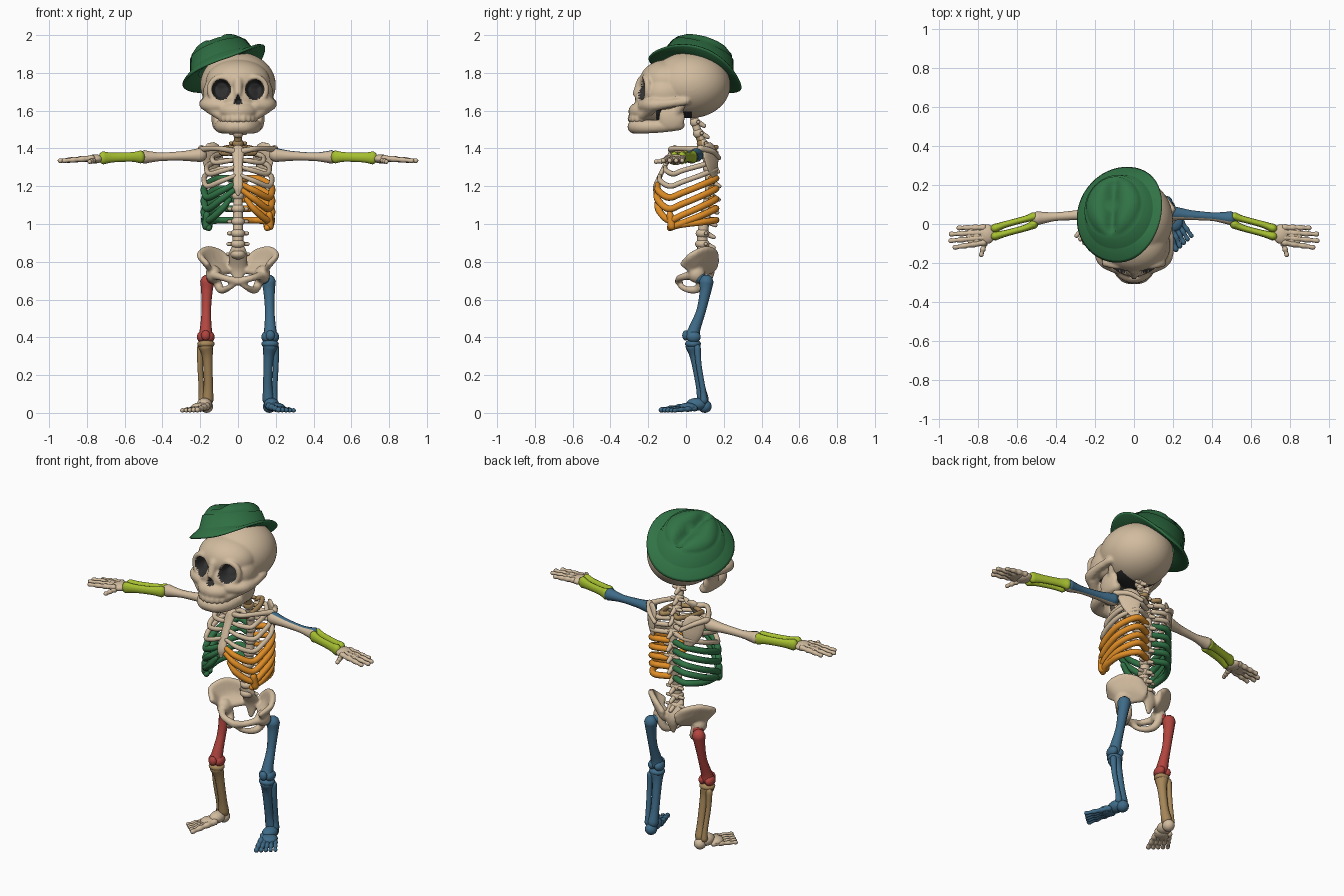
import bpy, bmesh, math
from mathutils import Vector, Matrix

cube = bpy.data.objects.get("Cube")
if cube:
    bpy.data.objects.remove(cube, do_unlink=True)


def material(name, r, g, b):
    mat = bpy.data.materials.new(name)
    mat.use_nodes = True
    mat.diffuse_color = (r, g, b, 1)
    shader = next(n for n in mat.node_tree.nodes if n.type == "BSDF_PRINCIPLED")
    shader.inputs["Base Color"].default_value = (r, g, b, 1)
    shader.inputs["Roughness"].default_value = .7
    return mat


bone = material("bone", .64, .5, .345)
green = material("dark green", .03, .17, .06)
orange = material("orange", .75, .27, .02)
blue = material("steel blue", .05, .15, .25)
red = material("brick red", .45, .06, .05)
lime = material("lime", .38, .52, .03)
tan = material("tan", .38, .24, .1)
black = material("charcoal", .03, .03, .03)


def spline(points, steps=6):
    """Smooth path through (x, y, z, radius) points."""
    p = [Vector(q) for q in points]
    ext = [p[0] * 2 - p[1]] + p + [p[-1] * 2 - p[-2]]
    out = []
    for i in range(1, len(p)):
        a, b, c, d = ext[i - 1:i + 3]
        for k in range(steps):
            t = k / steps
            out.append((b * 2 + (c - a) * t + (a * 2 - b * 5 + c * 4 - d) * t * t
                        + (b * 3 - a - c * 3 + d) * t * t * t) * .5)
    return out + [p[-1]]


def tube(bm, points, ref=(0, 0, 1), flat=1, sides=12, steps=6):
    """Round-ended tube; flat scales the section along the ref direction."""
    path = spline(points, steps)

    def cap(end, inner):
        out = (end.xyz - inner.xyz).normalized()
        return [Vector((*(end.xyz + out * end.w * off), end.w * size))
                for off, size in ((.6, .78), (.92, .35))]
    path = cap(path[0], path[1])[::-1] + path + cap(path[-1], path[-2])
    rings = []
    for i, s in enumerate(path):
        d = (path[min(i + 1, len(path) - 1)].xyz - path[max(i - 1, 0)].xyz).normalized()
        u = d.cross(Vector(ref)).normalized()
        v = u.cross(d)
        angles = [math.tau * k / sides for k in range(sides)]
        rings.append([bm.verts.new(s.xyz + (u * math.cos(a) + v * math.sin(a) * flat)
                                   * max(s.w, .003)) for a in angles])
    skin(bm, rings)
    bm.faces.new(rings[0][::-1])
    bm.faces.new(rings[-1])


def skin(bm, rings, band=None):
    """Bridge rings with quads; the strip numbered band gets the second material."""
    for i, (low, high) in enumerate(zip(rings, rings[1:])):
        for k in range(len(low)):
            n = (k + 1) % len(low)
            face = bm.faces.new((low[k], low[n], high[n], high[k]))
            face.material_index = int(i == band)


def ball(bm, center, radii, detail=12):
    m = Matrix.Translation(center) @ Matrix.Diagonal((*radii, 1))
    bmesh.ops.create_uvsphere(bm, u_segments=detail * 2, v_segments=detail, radius=1, matrix=m)


def digit(bm, a, b, r):
    """Row of small bones with knuckles between two points."""
    a, b = Vector(a), Vector(b)
    tube(bm, [(*a.lerp(b, k / 6), r * (1 - k * .05) * (.75 if k % 2 else 1))
              for k in range(7)], sides=8, steps=3)


def finish(name, bm, *mats, voxel=0):
    bmesh.ops.recalc_face_normals(bm, faces=bm.faces)
    mesh = bpy.data.meshes.new(name)
    bm.to_mesh(mesh)
    bm.free()
    obj = bpy.data.objects.new(name, mesh)
    bpy.context.scene.collection.objects.link(obj)
    if voxel:
        # fuse overlapping volumes into one smooth skin
        mod = obj.modifiers.new("fuse", "REMESH")
        mod.mode, mod.voxel_size = "VOXEL", voxel
        obj.modifiers.new("soften", "SMOOTH").iterations = 8
        graph = bpy.context.evaluated_depsgraph_get()
        mesh = bpy.data.meshes.new_from_object(obj.evaluated_get(graph))
        obj.modifiers.clear()
        obj.data = mesh
    mesh.materials.clear()
    for mat in mats:
        mesh.materials.append(mat)
    for p in mesh.polygons:
        p.use_smooth = True
    return mesh


def mirrored(s, points):
    return [(p[0] * s, *p[1:]) for p in points]


Y = (0, 1, 0)

# skull: cranium, forehead, muzzle, temples, eye rims, cheekbones, upper teeth
bm = bmesh.new()
ball(bm, (0, .02, 1.735), (.2, .215, .175), 40)
ball(bm, (0, -.1, 1.755), (.17, .145, .115), 40)
ball(bm, (0, -.16, 1.66), (.13, .11, .09), 40)
ball(bm, (0, -.2, 1.597), (.11, .105, .062), 40)
tube(bm, [(0, -.235, 1.76, .025), (0, -.262, 1.69, .022)], Y)
for s in (-1, 1):
    ball(bm, (s * .12, -.11, 1.69), (.066, .1, .085), 40)
    tube(bm, [(s * .088 + .06 * math.cos(a), -.215 + .2 * max(0, .06 * math.cos(a) * s),
               1.712 + .064 * math.sin(a), .018) for a in [math.tau * k / 12 for k in range(13)]], Y)
    tube(bm, mirrored(s, [(.09, -.225, 1.625, .032), (.16, -.18, 1.63, .035),
                          (.182, -.09, 1.638, .024), (.175, 0, 1.65, .022)]))
    tube(bm, mirrored(s, [(.15, -.18, 1.62, .035), (.09, -.225, 1.575, .028)]))
for k in range(9):
    a = (k - 4) * .32
    ball(bm, (.09 * math.sin(a), -.205 - .092 * math.cos(a), 1.555), (.014, .014, .022))
skull = finish("skull", bm, bone, black, voxel=.007)


def socket(c):
    """Depth factor of the eye and nose openings, zero outside them."""
    if c.y > -.16:
        return 0
    eye = 1 - ((abs(c.x) - .088) / .05) ** 2 - ((c.z - 1.712) / .055) ** 2
    nose = min((1.69 - c.z) / .06 - abs(c.x) / .028, (c.z - 1.635) / .03)
    return max(0, eye, nose)


for p in skull.polygons:
    c = p.center
    under = p.normal.z < -.2 and -.16 < c.y < .03 and abs(c.x) < .12 and c.z < 1.66
    p.material_index = int(socket(c) > 0 or under)
for v in skull.vertices:
    v.co.y += .07 * min(1, socket(v.co) * 2)

# jaw
bm = bmesh.new()
half = [(.1, -.035, 1.525, .03), (.095, -.12, 1.518, .034), (.08, -.21, 1.515, .037)]
tube(bm, half + [(.045, -.263, 1.515, .038), (0, -.272, 1.515, .038), (-.045, -.263, 1.515, .038)]
     + mirrored(-1, half[::-1]))
for s in (-1, 1):
    ball(bm, (s * .117, -.075, 1.565), (.024, .07, .07), 24)
    tube(bm, mirrored(s, [(.12, -.05, 1.59, .024), (.148, -.01, 1.645, .02)]), Y)
finish("jaw", bm, bone, voxel=.007)

# hat: turned profile with curled brim, dark band and a creased crown, tilted on the head
bm = bmesh.new()
tilt = Vector((0, 0, 1)).rotation_difference(Vector((-.31, .31, .9))).to_matrix()
profile = [(.14, -.004), (.23, -.008), (.24, 0), (.23, .008), (.188, .012), (.184, .014), (.16, .088),
           (.154, .088), (.145, .112), (.122, .132), (.095, .14), (.07, .142), (.045, .142), (.02, .142)]
rings = []
for radius, height in profile:
    ring = []
    for k in range(48):
        a = math.tau * k / 48
        x, y, z = radius * math.cos(a), radius * math.sin(a) * 1.08, height
        if radius > .2:
            z += .5 * x * abs(x) - .6 * y * y
        if z > .1 and radius < .13:
            z -= .045 * math.exp(-(x / .035) ** 2)
        if radius < .15 and y < 0:
            x *= 1 + y * height * 10
        ring.append(bm.verts.new(tilt @ Vector((x, y, z)) + Vector((-.075, .06, 1.835))))
    rings.append(ring)
skin(bm, rings, band=5)
bm.faces.new(rings[-1])
finish("hat", bm, green, black)

# spine: vertebrae with back and side spurs
bm = bmesh.new()
column = spline([(0, .03, 1.6, .026), (0, .065, 1.48, .028), (0, .105, 1.37, .03), (0, .125, 1.22, .03),
                 (0, .11, 1.08, .034), (0, .088, .95, .037), (0, .088, .84, .04)], 2)
for c in column:
    r = c.w
    ball(bm, c.xyz, (r, r, .027))
    tube(bm, [(0, c.y + r * .5, c.z, .016), (0, c.y + r + .022, c.z - .02, .011)], sides=8)
    tube(bm, [(-r * 1.35, c.y + .018, c.z, .01), (r * 1.35, c.y + .018, c.z, .01)], sides=8)
tube(bm, [(0, c.y, c.z, c.w * .75) for c in column], Y, steps=3)
spine = finish("spine", bm, bone, tan)
for p in spine.polygons:
    p.material_index = int(1.36 < p.center.z < 1.46 and p.normal.y < -.1)

# breastbone
bm = bmesh.new()
tube(bm, [(0, -.07, 1.385, .038), (0, -.095, 1.34, .027), (0, -.135, 1.26, .025),
          (0, -.16, 1.2, .027), (0, -.165, 1.16, .012)], Y, flat=.5)
finish("breastbone", bm, bone)

# ribs: back height, half width, front depth, drop, breastbone height
ribs = [(1.405, .09, -.06, .03, 1.375), (1.375, .135, -.085, .05, 1.34), (1.335, .165, -.11, .07, 1.3),
        (1.29, .178, -.14, .09, 1.255), (1.24, .178, -.15, .1, 1.21), (1.185, .178, -.155, .105, 1.18),
        (1.13, .178, -.15, .11, 1.13), (1.08, .176, -.14, .1, 1.03), (1.02, .172, -.1, .03, .99)]
for s, side, lower in ((-1, "right", green), (1, "left", orange)):
    groups = (("first_rib", ribs[:1], tan), ("upper_ribs", ribs[1:4], bone), ("lower_ribs", ribs[4:], lower))
    for name, members, mat in groups:
        bm = bmesh.new()
        for top, w, front, drop, end in members:
            r = .018 if mat == lower else .014
            path = [(.025, .135, top, r), (w * .6, .157, top, r), (w * .96, .08, top - drop * .35, r),
                    (w, -.02, top - drop * .75, r), (w * .88, front * .6, top - drop, r)]
            if top > 1.1:
                path += [(w * .5, front + .005, (top - drop + end) / 2, r),
                         (.02 if top > 1.15 else .045, front, end, r * .8)]
            tube(bm, mirrored(s, path), sides=10)
        if mat == lower:
            tube(bm, mirrored(s, [(.165, -.085, 1.05, .018), (.168, -.075, .988, .022)]), Y)
        finish(side + "_" + name, bm, mat)

# pelvis: hip wings fanned from base to crest, sockets, lower loops and sacrum
bm = bmesh.new()
for s in (-1, 1):
    crest = spline(mirrored(s, [(.165, -.015, .79, .017), (.203, .03, .835, .018), (.165, .1, .867, .018),
                                (.1, .15, .852, .018), (.05, .16, .81, .018)]), 5)
    for k, c in enumerate(crest):
        base = Vector((s * .125, .045, .74)).lerp(Vector((s * .05, .13, .75)), k / len(crest))
        mid = base.lerp(c.xyz, .5) + Vector((0, .01, -.012))
        tube(bm, [(*base, .018), (*mid, .014), (*c.xyz, c.w)], Y, sides=8)
    ball(bm, (s * .13, .055, .735), (.042, .047, .047))
    tube(bm, mirrored(s, [(.13, .03, .73, .024), (.075, -.03, .715, .019), (0, -.038, .695, .022)]))
    tube(bm, mirrored(s, [(.12, .08, .72, .025), (.1, .07, .665, .023), (.08, .03, .65, .02),
                          (.045, -.02, .665, .016), (.015, -.035, .69, .018)]))
tube(bm, [(0, .09, .85, .05), (0, .13, .77, .048), (0, .125, .69, .018)], Y, flat=.5)
finish("pelvis", bm, bone, voxel=.007)

# limbs on both sides
for s, side, thigh_mat, shin_mat, foot_mat in ((-1, "right", red, tan, bone), (1, "left", blue, blue, blue)):
    def limb(name, mat, *paths, ref=(0, 0, 1), flat=1, balls=()):
        b = bmesh.new()
        for path in paths:
            tube(b, mirrored(s, path), ref, flat)
        for center, radii in balls:
            ball(b, (center[0] * s, *center[1:]), radii)
        return finish(side + "_" + name, b, mat)

    limb("collarbone", bone, [(.02, -.07, 1.385, .017), (.08, -.08, 1.397, .014),
                              (.14, -.02, 1.4, .014), (.19, .06, 1.395, .017)])
    limb("shoulder_blade", bone, [(.14, .128, 1.37, .066), (.135, .14, 1.31, .052), (.115, .155, 1.24, .018)],
         ref=(.7 * s, 1, 0), flat=.2)
    limb("shoulder_ridge", bone, [(.09, .175, 1.35, .012), (.15, .14, 1.385, .014), (.195, .075, 1.4, .018)])
    arm = limb("upper_arm", bone, [(.2, .055, 1.365, .037), (.25, .05, 1.362, .03), (.3, .045, 1.36, .025),
                                   (.4, .038, 1.356, .022), (.46, .033, 1.355, .029), (.495, .03, 1.355, .036)])
    if s > 0:
        # rear and upper side of this bone is painted
        arm.materials.append(blue)
        for p in arm.polygons:
            p.material_index = int(p.normal.dot(Vector((0, .8, .6))) > .1)
    limb("forearm", lime, *[[(.515, .018 + o, 1.355, .023), (.56, .002 + o * 1.15, 1.355, .017),
                             (.66, -.025 + o * 1.15, 1.352, .017), (.715, -.042 + o, 1.35, .023)]
                            for o in (-.02, .02)], flat=1.5)

    # hand
    bm = bmesh.new()
    ball(bm, (s * .755, -.052, 1.345), (.042, .05, .024))
    ball(bm, (s * .81, -.062, 1.343), (.055, .055, .014))
    for k, (reach, y) in enumerate(((.9, -.02), (.94, -.052), (.942, -.086), (.92, -.12))):
        digit(bm, (s * .775, -.018 - .026 * k, 1.348), (s * reach, y, 1.335), .0185)
    digit(bm, (s * .76, -.075, 1.338), (s * .785, -.158, 1.33), .018)
    finish(side + "_hand", bm, bone)

    # leg
    limb("thigh", thigh_mat, [(.162, .108, .695, .038), (.165, .102, .64, .03), (.168, .08, .54, .025),
                              (.17, .047, .45, .031), (.171, .035, .41, .038)], ref=Y,
         balls=(((.135, .075, .715), (.032, .032, .032)), ((.15, .04, .402), (.026, .038, .03)),
                ((.192, .04, .402), (.026, .038, .03)), ((.171, -.002, .41), (.024, .018, .027))))
    limb("shin", shin_mat, [(.17, .037, .355, .04), (.161, .05, .29, .027), (.157, .075, .15, .024),
                            (.16, .09, .07, .031)],
         [(.2, .06, .345, .018), (.2, .068, .25, .015), (.193, .09, .12, .015), (.19, .095, .065, .02)],
         ref=Y, balls=(((.17, .037, .365), (.046, .042, .024)),))

    # foot
    bm = bmesh.new()
    ball(bm, (s * .166, .1, .034), (.034, .036, .034))
    ball(bm, (s * .178, .055, .045), (.04, .055, .034))
    ball(bm, (s * .2, .01, .03), (.05, .05, .024))
    for k in range(5):
        t = k / 4
        start = Vector((s * .165, .01, .035)).lerp(Vector((s * .22, .045, .024)), t)
        tip = Vector((s * .215, -.13, .016)).lerp(Vector((s * .295, -.06, .013)), t)
        digit(bm, start, tip, .021 - .004 * t)
    finish(side + "_foot", bm, foot_mat)
